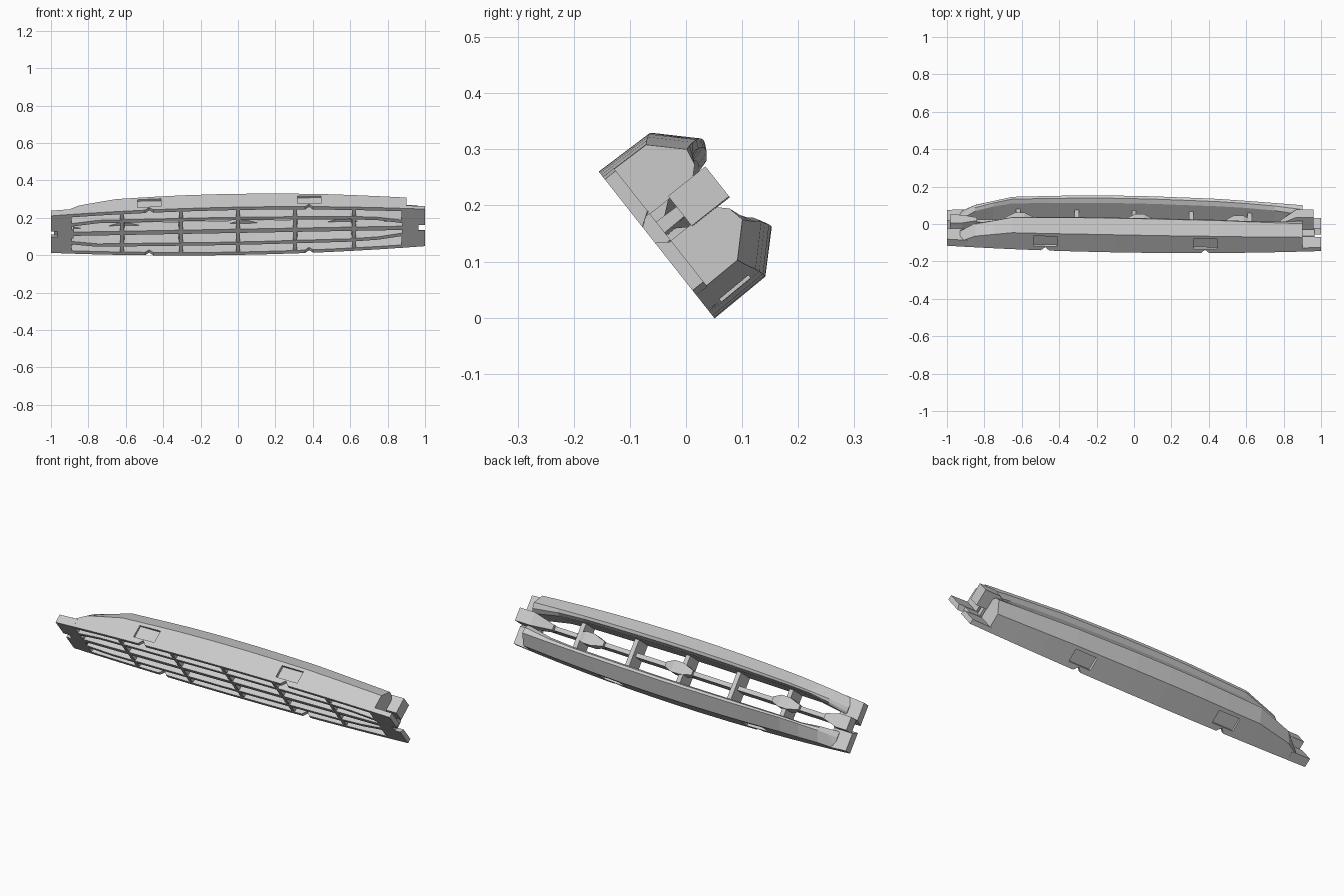
import bpy, bmesh
from mathutils import Vector

cube = bpy.data.objects.get("Cube")
if cube:
    bpy.data.objects.remove(cube)

grey = bpy.data.materials.new("plain_grey")
grey.use_nodes = True
grey.diffuse_color = (0.6, 0.6, 0.6, 1)
grey.node_tree.nodes["Principled BSDF"].inputs["Base Color"].default_value = (0.6, 0.6, 0.6, 1)

# Tilted frame: u runs up the flat front plane, w runs back from it
UP, BACK, ORIGIN = Vector((0, -0.62, 0.785)), Vector((0, 0.785, 0.62)), Vector((0, 0.05, 0))


def axis(x):
    return 0.165 + 0.023 * x


def half(x):
    return 0.163 - 0.037 * x * x


def lerp(table, x):
    for (xa, a), (xb, b) in zip(table, table[1:]):
        if x <= xb:
            return a + (b - a) * (x - xa) / (xb - xa)
    return table[-1][1]


DEPTH = [(-1, .04), (-.93, .05), (-.85, .115), (-.65, .17), (-.3, .18), (0, .182), (.45, .172), (.9, .148)]
INNER = [(-1, .04), (-.93, .045), (-.75, .07), (0, .075), (.7, .065), (.9, .03)]


def loft(name, stations, profile):
    """Skin cross-sections given as (offset from axis, depth) along x."""
    bm = bmesh.new()
    rings = [[bm.verts.new(ORIGIN + Vector((x, 0, 0)) + UP * (axis(x) + a) + BACK * w)
              for a, w in profile(x)] for x in stations]
    n = len(rings[0])
    for r, s in zip(rings, rings[1:]):
        for i in range(n):
            j = (i + 1) % n
            bm.faces.new((r[i], r[j], s[j], s[i]))
    bm.faces.new(rings[0])
    bm.faces.new(rings[-1])
    bmesh.ops.recalc_face_normals(bm, faces=bm.faces)
    mesh = bpy.data.meshes.new(name)
    bm.to_mesh(mesh)
    bm.free()
    mesh.materials.append(grey)
    obj = bpy.data.objects.new(name, mesh)
    bpy.context.collection.objects.link(obj)
    return obj


def box(name, x0, x1, a0, a1, w0, w1):
    return loft(name, [x0, x1], lambda x: [(a0, w0), (a1, w0), (a1, w1), (a0, w1)])


def carve(obj, cutter):
    mod = obj.modifiers.new("cut", 'BOOLEAN')
    mod.operation, mod.solver, mod.object = 'DIFFERENCE', 'EXACT', cutter
    bpy.context.view_layer.objects.active = obj
    bpy.ops.object.modifier_apply(modifier=mod.name)
    bpy.data.objects.remove(cutter)


def outline(x, side):
    h, d, i = half(x), lerp(DEPTH, x), lerp(INNER, x)
    return [(side * a, w) for a, w in
            [(h, 0), (.985 * h, .65 * d), (.6 * h, d), (.6 * i + .24 * h, .96 * d), (i, .82 * d), (i, 0)]]


def channel(x, side):
    h, d, i, t = half(x), lerp(DEPTH, x), lerp(INNER, x), .02
    inside = [(i + t, 0), (i + t, .75 * d), (.6 * h, .87 * d), (h - t, .6 * d), (h - t, 0)]
    return outline(x, side) + [(side * a, w) for a, w in inside]


RUN = [-.93, -.85, -.75, -.65, -.45, -.3, -.1, .1, .3, .45, .6, .75, .9]
for side, label in ((1, "upper"), (-1, "lower")):
    # Hollow side rail, open at the front
    rail = loft(label + "_rail", RUN, lambda x: channel(x, side))
    for cx in (-.475, .38):
        # Recessed pocket and small notch in the front edge
        edge = half(cx)
        carve(rail, box("pocket_cutter", cx - .063, cx + .063,
                        side * (edge - .015), side * (edge + .05), .028, .095))
        carve(rail, loft("notch_cutter", [cx - .035, cx, cx + .035],
                         lambda x: [(side * (edge - .05), -.02), (side * (edge + .05), -.02),
                                    (side * (edge + .05), .022 - abs(x - cx)),
                                    (side * (edge - .05), .022 - abs(x - cx))]))
    # Closed rail ends
    for tag, ends in (("right", [-.93, -.89]), ("left", [.875, .9])):
        loft(f"{label}_{tag}_rail_end", ends, lambda x: outline(x, side))
    # Flat end plates
    for tag, ends, thick in (("right", [-1, -.89], .045), ("left", [.88, 1], .025)):
        loft(f"{label}_{tag}_end_plate", ends,
             lambda x: [(side * .018, 0), (side * half(x), 0),
                        (side * half(x), thick), (side * .035, thick)])

# Middle spine
loft("spine", RUN, lambda x: [(-.013, 0), (.013, 0), (.011, .075), (-.011, .075)])

# Cross ribs, deeper in the gap between the rails
for k, x in enumerate((-.62, -.305, 0, .305, .62)):
    reach = half(x) - .012
    box(f"cross_rib_{k}", x - .01, x + .01, -reach, reach, .002, .05)
    box(f"deep_rib_{k}", x - .012, x + .012, -.08, .08, .03, .1)

# Faceted knots on the spine
for k, cx in enumerate((-.61, .03, .56)):
    def knot(x):
        s = .03 if abs(x - cx) < .04 else .012
        return [(-s, .05), (s, .05), (s, .075 + 1.2 * s), (-s, .075 + 1.2 * s)]
    loft(f"spine_knot_{k}", [cx - .08, cx - .025, cx + .025, cx + .08], knot)

# End blocks where the spine meets the plates
box("right_web", -.965, -.88, -.03, .03, 0, .035)
loft("right_spine_block", [-.985, -.92, -.84],
     lambda x: [(a * (1 if x < -.9 else .4), w) for a, w in
                ((-.035, .03), (.035, .03), (.035, .085), (-.035, .085))])
box("left_web", .88, .965, -.03, .03, 0, .025)
loft("left_spine_block", [.78, .87, .96],
     lambda x: [(a * (.4 if x < .8 else 1), w * (.6 if x < .8 else 1)) for a, w in
                ((-.034, .07), (.034, .07), (.034, .155), (-.034, .155))])
